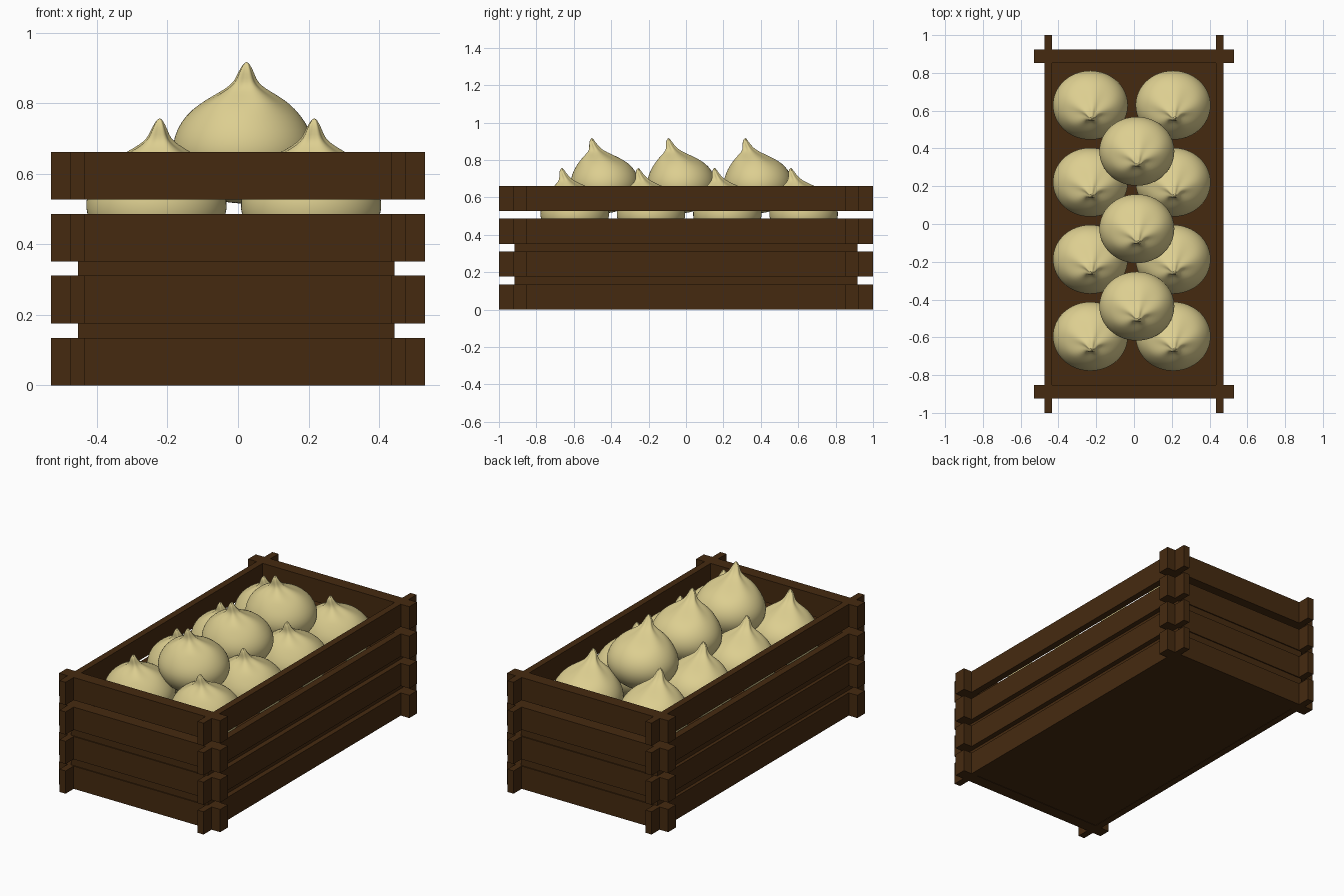
import bpy, bmesh, math

if "Cube" in bpy.data.objects:
    bpy.data.objects.remove(bpy.data.objects["Cube"])


def material(name, color):
    m = bpy.data.materials.new(name)
    m.diffuse_color = (*color, 1)
    m.use_nodes = True
    m.node_tree.nodes["Principled BSDF"].inputs["Base Color"].default_value = m.diffuse_color
    return m


WOOD = material("dark_wood", (0.060, 0.023, 0.005))
SKIN = material("onion_skin", (0.72, 0.62, 0.28))


def box(name, lo, hi):
    bm = bmesh.new()
    bmesh.ops.create_cube(bm, size=1)
    for v in bm.verts:
        v.co = [(a + b) / 2 + c * (b - a) for a, b, c in zip(lo, hi, v.co)]
    me = bpy.data.meshes.new(name)
    bm.to_mesh(me)
    bm.free()
    me.materials.append(WOOD)
    ob = bpy.data.objects.new(name, me)
    bpy.context.collection.objects.link(ob)
    return ob


# Crate walls: four rows of crossing planks with gaps
for i, (z0, z1) in enumerate([(0, 0.135), (0.176, 0.311), (0.351, 0.486), (0.527, 0.662)]):
    for side in (-1, 1):
        x = side * 0.454
        box(f"side_plank_{i}", (x - 0.02, -1, z0), (x + 0.02, 1, z1))
        y = side * 0.888
        box(f"end_plank_{i}", (-0.53, y - 0.036, z0), (0.53, y + 0.036, z1))

# Raised crate base behind the lower gaps
box("crate_base", (-0.454, -0.918, 0.002), (0.444, 0.918, 0.36))

# Onion profile: height from the widest ring, radius, lean in x, lean in y
PROFILE = [
    (-0.150, 0.060, 0, 0), (-0.125, 0.122, 0, 0), (-0.080, 0.174, 0, 0),
    (-0.030, 0.199, 0, 0), (0.012, 0.202, 0, 0), (0.055, 0.190, 0, 0),
    (0.098, 0.162, 0, -0.004), (0.128, 0.128, 0.002, -0.016),
    (0.152, 0.088, 0.004, -0.030), (0.172, 0.052, 0.005, -0.042),
    (0.190, 0.032, 0.006, -0.052), (0.212, 0.023, 0.007, -0.062),
    (0.232, 0.014, 0.008, -0.068), (0.244, 0.006, 0.009, -0.068),
]
SEGMENTS = 32


def onion_mesh():
    bm = bmesh.new()
    rings = []
    for z, r, dx, dy in PROFILE:
        # Papery creases fade in towards the neck
        crease = 0.12 * max(0, min(1, (z - 0.11) / 0.06))
        ring = []
        for s in range(SEGMENTS):
            a = 2 * math.pi * s / SEGMENTS
            k = r * (1 + crease * math.sin(5 * a + 0.6))
            ring.append(bm.verts.new((dx + k * math.cos(a), dy + 0.92 * k * math.sin(a), z)))
        rings.append(ring)
    for low, high in zip(rings, rings[1:]):
        for s in range(SEGMENTS):
            t = (s + 1) % SEGMENTS
            bm.faces.new((low[s], low[t], high[t], high[s]))
    for ring, z, up in ((rings[0], -0.156, False), (rings[-1], 0.247, True)):
        dx, dy = (PROFILE[-1][2:] if up else (0, 0))
        pole = bm.verts.new((dx, dy, z))
        for s in range(SEGMENTS):
            a, b = ring[s], ring[(s + 1) % SEGMENTS]
            bm.faces.new((a, b, pole) if up else (b, a, pole))
    for f in bm.faces:
        f.smooth = True
    me = bpy.data.meshes.new("onion")
    bm.to_mesh(me)
    bm.free()
    me.materials.append(SKIN)
    return me


ONION = onion_mesh()


def onion(name, x, y, z):
    ob = bpy.data.objects.new(name, ONION)
    ob.location = (x, y, z)
    bpy.context.collection.objects.link(ob)
    ob.modifiers.new("smooth", "SUBSURF").levels = 1
    ob.modifiers["smooth"].render_levels = 1


# Lower layer in two rows, upper layer in one row between them
for i in range(4):
    y = -0.595 + 0.408 * i
    onion("lower_onion_left", -0.231, y, 0.51)
    onion("lower_onion_right", 0.207, y, 0.51)
    if i < 3:
        onion("upper_onion", 0.015, -0.435 + 0.41 * i, 0.67)
